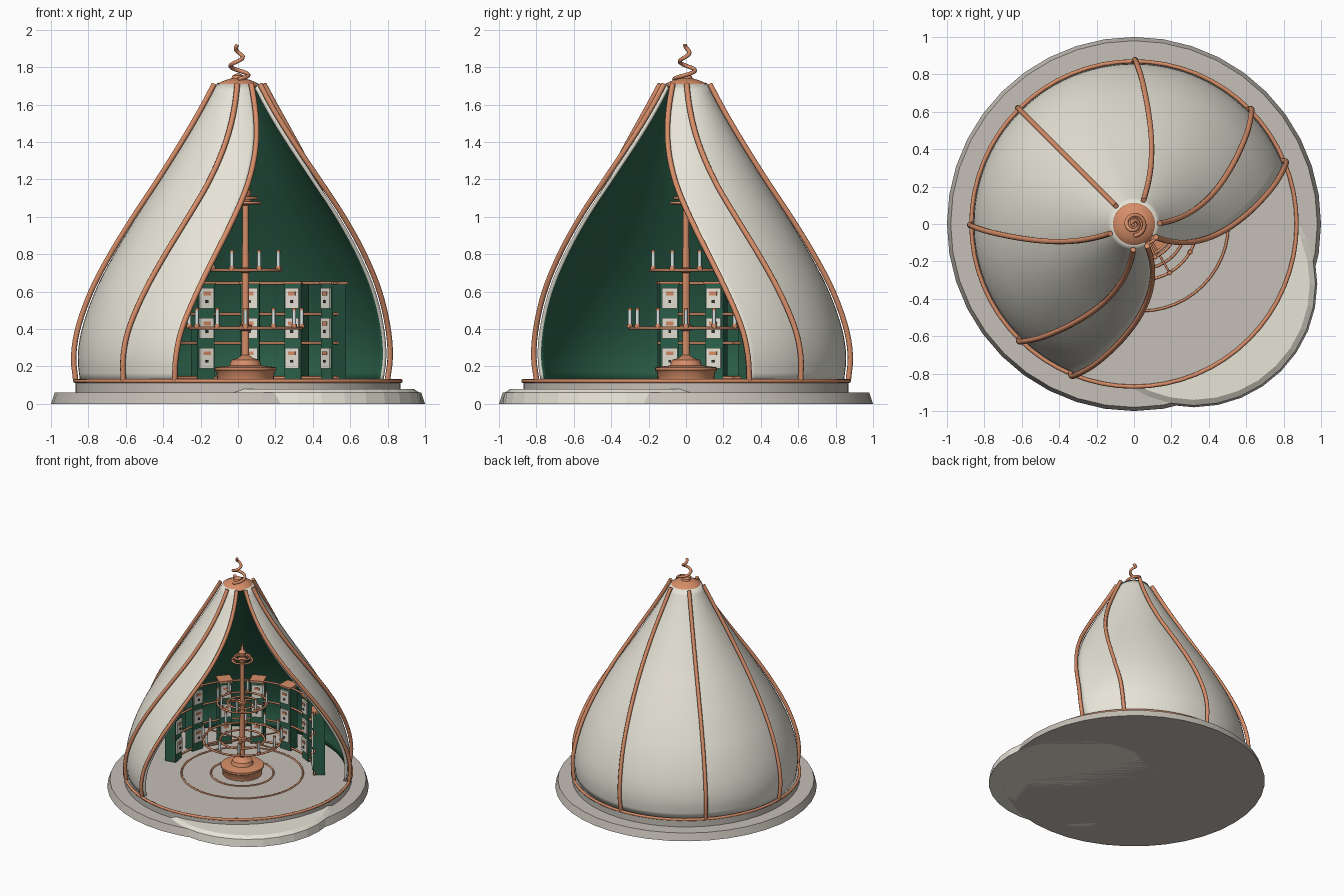
import bpy, bmesh
from math import sin, cos, pi, radians, tau
from mathutils import Matrix, Vector

if "Cube" in bpy.data.objects:
    bpy.data.objects.remove(bpy.data.objects["Cube"])

def mat(name, *rgb):
    m = bpy.data.materials.new(name)
    m.diffuse_color = (*rgb, 1)
    m.use_nodes = True
    m.node_tree.nodes["Principled BSDF"].inputs["Base Color"].default_value = m.diffuse_color
    return m

STONE = mat("stone", .56, .52, .47)
CREAM = mat("cream", .80, .77, .68)
COPPER = mat("copper", .68, .27, .14)
GREEN = mat("green", .025, .12, .07)
WAX = mat("wax", .68, .78, .78)
DARK = mat("dark", .06, .05, .05)

def finish(name, me, *mats, smooth=40):
    ob = bpy.data.objects.new(name, me)
    bpy.context.collection.objects.link(ob)
    for m in mats:
        me.materials.append(m)
    bpy.ops.object.select_all(action='DESELECT')
    ob.select_set(True)
    bpy.context.view_layer.objects.active = ob
    if smooth:
        bpy.ops.object.shade_smooth_by_angle(angle=radians(smooth))
    return ob

def lathe(name, profile, m, n=32, at=(0, 0), smooth=40):
    """Closed solid of revolution from (radius, z) points, bottom to top."""
    bm = bmesh.new()
    rings = [[bm.verts.new((at[0] + r * cos(tau * i / n), at[1] + r * sin(tau * i / n), z))
              for i in range(n)] for r, z in profile]
    for a, b in zip(rings, rings[1:]):
        for i in range(n):
            j = (i + 1) % n
            bm.faces.new((a[i], a[j], b[j], b[i]))
    bm.faces.new(rings[0][::-1])
    bm.faces.new(rings[-1])
    me = bpy.data.meshes.new(name)
    bm.to_mesh(me)
    bm.free()
    return finish(name, me, m, smooth=smooth)

def tube(name, paths, rad, m, closed=False, res=2):
    """One mesh of round tubes following point lists."""
    cu = bpy.data.curves.new(name, 'CURVE')
    cu.dimensions = '3D'
    cu.bevel_depth = rad
    cu.bevel_resolution = res
    cu.use_fill_caps = True
    for pts in paths:
        s = cu.splines.new('POLY')
        s.points.add(len(pts) - 1)
        for p, c in zip(s.points, pts):
            p.co = (*c, 1)
        s.use_cyclic_u = closed
    cu.materials.append(m)
    ob = bpy.data.objects.new(name, cu)
    bpy.context.collection.objects.link(ob)
    bpy.ops.object.select_all(action='DESELECT')
    ob.select_set(True)
    bpy.context.view_layer.objects.active = ob
    bpy.ops.object.convert(target='MESH')
    bpy.ops.object.shade_smooth_by_angle(angle=radians(60))

def arc(r, z, a0=0, a1=360, n=48, at=(0, 0)):
    full = a1 - a0 == 360
    return [(at[0] + r * cos(t), at[1] + r * sin(t), z) for t in
            (radians(a0 + (a1 - a0) * i / (n if full else n - 1)) for i in range(n))]

# plinth, raised floor and offset entrance step
lathe("plinth", [(1, 0), (.98, .06)], STONE, 40, smooth=30)
lathe("floor", [(.87, .05), (.87, .12)], STONE, 48, smooth=30)
lathe("entrance_step", [(.66, 0), (.65, .06), (.62, .08)], CREAM, 32, (.32, -.32), smooth=0)

# shell: height, radius, half opening angle about the front right diagonal
TABLE = [(.12, .845, 68), (.25, .857, 67.2), (.4, .835, 65.5), (.6, .765, 61), (.8, .663, 55),
         (1.0, .543, 47), (1.2, .415, 37), (1.45, .262, 24.5), (1.6, .175, 18), (1.71, .115, 14)]

def section(z):
    """Smooth interpolation of the table (Catmull-Rom style tangents)."""
    k = max(i for i in range(len(TABLE) - 1) if z >= TABLE[i][0] or i == 0)
    p = [TABLE[min(max(k + d, 0), len(TABLE) - 1)] for d in (-1, 0, 1, 2)]
    h = p[2][0] - p[1][0]
    t = (z - p[1][0]) / h
    out = []
    for c in (1, 2):
        m0 = (p[2][c] - p[0][c]) / (p[2][0] - p[0][0]) * h
        m1 = (p[3][c] - p[1][c]) / (p[3][0] - p[1][0]) * h
        out.append((2*t**3 - 3*t*t + 1) * p[1][c] + (t**3 - 2*t*t + t) * m0
                   + (3*t*t - 2*t**3) * p[2][c] + (t**3 - t*t) * m1)
    return out

def shell_point(u, z, off=0):
    """u runs from -1 to 1 between the two opening edges, 0 at the back."""
    r, half = section(z)
    a = radians(135 + u * (180 - half))
    return ((r + off) * cos(a), (r + off) * sin(a), z)

ROWS, COLS = 36, 72
heights = [.12 + 1.59 * i / ROWS for i in range(ROWS + 1)]
bm = bmesh.new()
grid = [[bm.verts.new(shell_point(-1 + 2 * j / COLS, z)) for j in range(COLS + 1)] for z in heights]
for a, b in zip(grid, grid[1:]):
    for j in range(COLS):
        bm.faces.new((a[j], a[j + 1], b[j + 1], b[j]))
me = bpy.data.meshes.new("shell")
bm.to_mesh(me)
bm.free()
shell = finish("shell", me, CREAM, GREEN)
sol = shell.modifiers.new("thickness", 'SOLIDIFY')
sol.thickness = .02
sol.offset = -1
sol.material_offset = 1

# copper ribs and base ring
tube("ribs", [[shell_point(b / 112, z, .022) for z in heights]
              for b in (-112, -90, -45, 0, 45, 90, 112)], .015, COPPER)
tube("base_ring", [arc(.87, .122, n=64)], .011, COPPER, True)

# cap and spiral finial
lathe("cap", [(.06, 1.67), (.11, 1.69), (.118, 1.70), (.11, 1.712), (.07, 1.73), (.035, 1.74), (.03, 1.755),
              (.01, 1.765)], COPPER)
spiral = []
for i in range(61):
    t = i / 60
    a, r = -pi / 2 + tau * 1.9 * t, .057 * (1 - t) + .006
    spiral.append((r * cos(a), r * sin(a), 1.735 + .185 * t))
tube("spiral_finial", [spiral], .011, COPPER)

# central candelabrum
C = (.04, 0)
lathe("stand_base", [(.15, .12), (.155, .17), (.165, .18), (.165, .195), (.13, .2), (.085, .205),
                     (.075, .235), (.04, .245), (.02, .26)], COPPER, at=C)
lathe("stand_pole", [(.02, .2), (.02, .39), (.034, .395), (.034, .42), (.02, .425), (.019, .7), (.03, .705),
                     (.03, .725), (.018, .73), (.016, 1.06), (.035, 1.07), (.035, 1.085), (.014, 1.1),
                     (.03, 1.12), (.03, 1.14), (.012, 1.16), (.002, 1.23)], COPPER, 20, C)
tube("floor_rings", [arc(.465, .122, at=C), arc(.24, .122, at=C)], .007, COPPER, True)
tube("tier_rings", [arc(.3, .405, at=C), arc(.17, .405, at=C), arc(.19, .715, at=C),
                    arc(.11, .715, at=C), arc(.078, 1.075, at=C), arc(.06, 1.1, at=C)], .008, COPPER, True)
spokes, cups, candles = [], [], []
for r, z, n, shift in ((.3, .405, 12, 0), (.19, .715, 8, 22.5), (.075, 1.075, 4, 45)):
    for i in range(n):
        a = radians(shift + 360 * i / n)
        x, y = C[0] + r * cos(a), r * sin(a)
        if i % 2 == 0 or n == 4:
            spokes.append([(C[0], 0, z), (x, y, z)])
        if n > 4:
            cups += [[(x, y, z), (x, y, z + .022)]]
            candles += [[(x, y, z + .02), (x, y, z + .1)]]
tube("tier_spokes", spokes, .006, COPPER)
tube("candle_cups", cups, .015, COPPER)
tube("candles", candles, .01, WAX)
tube("candle_tips", [[(b[0], b[1], b[2] - .006), (b[0], b[1], b[2] + .007)] for a, b in candles], .011, COPPER)

# curved cabinets around the back of the room
def boxes(name, items, m):
    """Boxes as (angle, radial min, radial max, width, z min, z max, sideways)."""
    bm = bmesh.new()
    for ang, r0, r1, w, z0, z1, s in items:
        M = (Matrix.Translation((*C, 0)) @ Matrix.Rotation(radians(ang), 4, 'Z')
             @ Matrix.Translation(((r0 + r1) / 2, s, (z0 + z1) / 2))
             @ Matrix.Diagonal((r1 - r0, w, z1 - z0, 1)))
        bmesh.ops.create_cube(bm, size=1, matrix=M)
    me = bpy.data.meshes.new(name)
    bm.to_mesh(me)
    bm.free()
    finish(name, me, m, smooth=0)

angles = [36.5 + 25.5 * k for k in range(7)]
rows = (.19, .35, .51)
boxes("cabinet_bodies", [(a, .54, .63, .1, .12, .64, 0) for a in angles], GREEN)
boxes("cabinet_tops", [(a, .53, .64, .11, .64, .655, 0) for a in angles], COPPER)
boxes("drawer_fronts", [(a, .528, .542, .082, z, z + .108, 0) for a in angles for z in rows], CREAM)
boxes("drawer_plates", [(a, .523, .53, .042, z + .07, z + .09, 0) for a in angles for z in rows], COPPER)
boxes("drawer_knobs", [(a, .52, .53, .014, z + .03, z + .044, 0) for a in angles for z in rows], DARK)
tube("cabinet_rails", [arc(.555, z, 27, 196, 40, C) for z in (.14, .325, .48, .645)], .008, COPPER)
